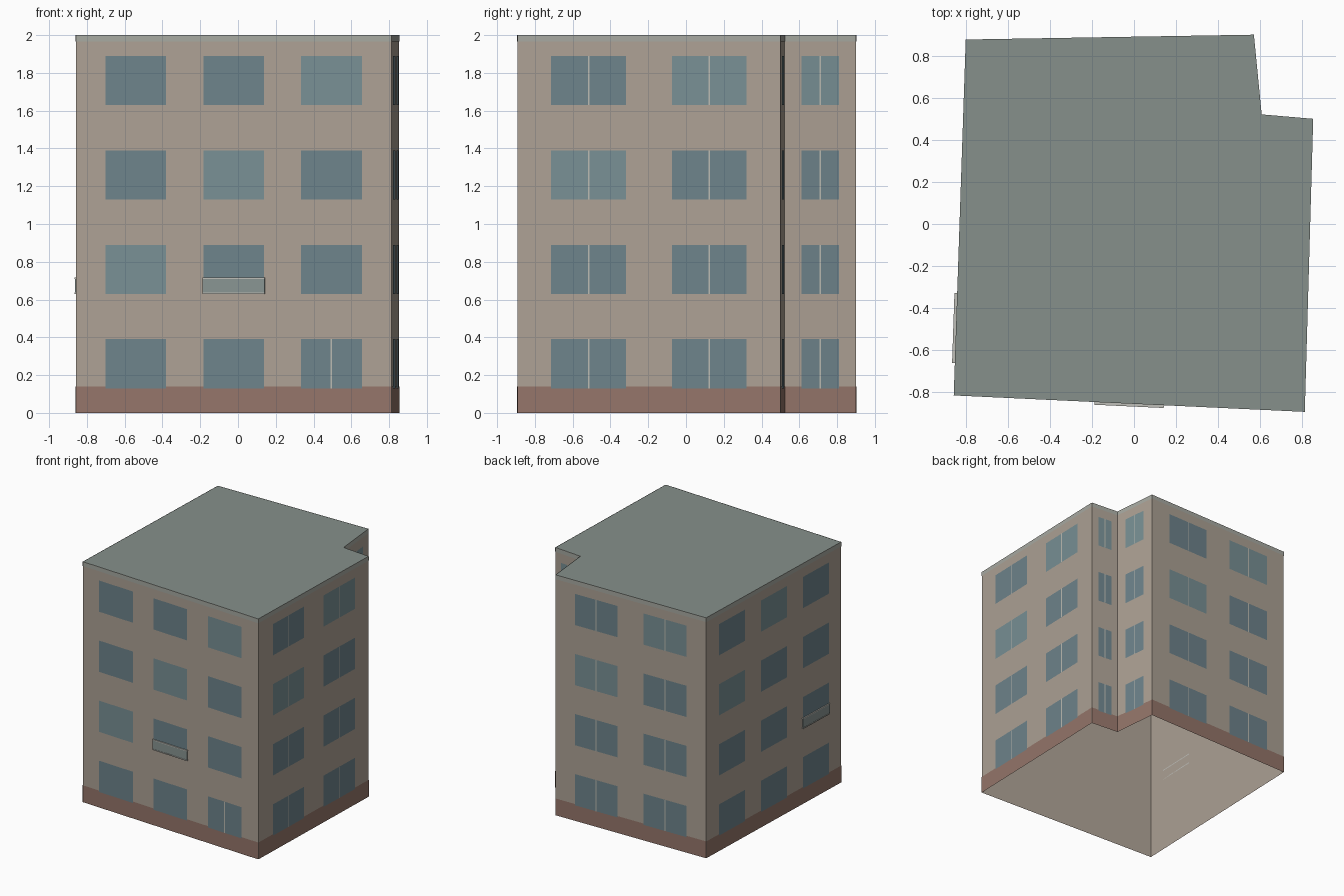
import bpy
from mathutils import Vector

if "Cube" in bpy.data.objects:
    bpy.data.objects.remove(bpy.data.objects["Cube"])

# Footprint, counter-clockwise from the front left corner
PLAN = [Vector(p) for p in ((-0.857, -0.815), (0.812, -0.893), (0.852, 0.50),
                            (0.607, 0.521), (0.57, 0.90), (-0.80, 0.877))]
N = len(PLAN)
BAYS = [3, 2, 1, 1, 2, 3]          # windows per storey on each wall
PALE = [1, 2, 3, 3, 2, 2]          # diagonal of paler glass on each wall
HEIGHT, STOREY = 2.0, 0.5


def material(name, rgb):
    m = bpy.data.materials.new(name)
    m.diffuse_color = (*rgb, 1)
    m.use_nodes = True
    m.node_tree.nodes["Principled BSDF"].inputs["Base Color"].default_value = m.diffuse_color
    return m


def length(w):
    return (PLAN[(w + 1) % N] - PLAN[w]).length


def on_wall(w, u, z, off):
    """Point u along wall w at height z, pushed outward by off."""
    a = PLAN[w]
    d = (PLAN[(w + 1) % N] - a).normalized()
    p = a + d * u + Vector((d.y, -d.x)) * off
    return (p.x, p.y, z)


class Part:
    def __init__(self, name, rgb):
        self.name, self.rgb, self.v, self.f = name, rgb, [], []

    def face(self, pts):
        self.f.append(range(len(self.v), len(self.v) + len(pts)))
        self.v += pts

    def panel(self, w, u0, u1, z0, z1, off):
        self.face([on_wall(w, u, z, off) for u, z in
                   ((u0, z0), (u1, z0), (u1, z1), (u0, z1))])

    def box(self, w, u0, u1, z0, z1, o0, o1):
        c = [on_wall(w, u, z, o) for o in (o0, o1)
             for u, z in ((u0, z0), (u1, z0), (u1, z1), (u0, z1))]
        for q in ((3, 2, 1, 0), (4, 5, 6, 7), (0, 1, 5, 4),
                  (1, 2, 6, 5), (2, 3, 7, 6), (3, 0, 4, 7)):
            self.face([c[i] for i in q])

    def build(self):
        me = bpy.data.meshes.new(self.name)
        me.from_pydata(self.v, [], [list(f) for f in self.f])
        me.materials.append(material(self.name, self.rgb))
        ob = bpy.data.objects.new(self.name, me)
        bpy.context.collection.objects.link(ob)


walls = Part("walls", (0.42, 0.36, 0.30))
roof = Part("roof", (0.24, 0.28, 0.26))
plinth = Part("plinth", (0.30, 0.18, 0.145))
cornice = Part("cornice", (0.39, 0.40, 0.36))
glass = Part("window_glass", (0.155, 0.23, 0.26))
pale = Part("pale_window_glass", (0.19, 0.28, 0.30))
mullions = Part("window_mullions", (0.50, 0.50, 0.45))
guards = Part("balcony_panels", (0.25, 0.30, 0.29))
rails = Part("balcony_rails", (0.52, 0.52, 0.48))

# Flat roof; the shell stays open underneath
roof.face([(p.x, p.y, HEIGHT) for p in PLAN])

for w in range(N):
    L = length(w)
    # Wall with plinth and cornice bands
    walls.panel(w, 0, L, 0, HEIGHT, 0)
    plinth.panel(w, 0, L, 0, 0.14, 0.002)
    cornice.panel(w, 0, L, 1.965, HEIGHT, 0.002)
    margin = min(0.058, 0.08 * L)
    bay = (L - 2 * margin) / BAYS[w]
    half = 0.31 * bay
    for s in range(4):
        for b in range(BAYS[w]):
            # Window
            u = margin + bay * (b + 0.5)
            z0, z1 = s * STOREY + 0.13, s * STOREY + 0.39
            pane = pale if s - b == PALE[w] else glass
            pane.panel(w, u - half, u + half, z0, z1, 0.004)
            # Centre mullion
            if BAYS[w] < 3 or (w, s, b) == (0, 0, 2):
                mullions.panel(w, u - 0.004, u + 0.004, z0, z1, 0.006)
            # Shallow balcony guard with two rails
            if (w, s, b) in ((0, 1, 1), (5, 1, 2)):
                g = half + 0.004
                guards.box(w, u - g, u + g, z0, z0 + 0.086, 0.005, 0.010)
                for z in (z0, z0 + 0.08):
                    rails.box(w, u - g, u + g, z, z + 0.008, 0.0, 0.013)

for part in (walls, roof, plinth, cornice, glass, pale, mullions, guards, rails):
    part.build()
